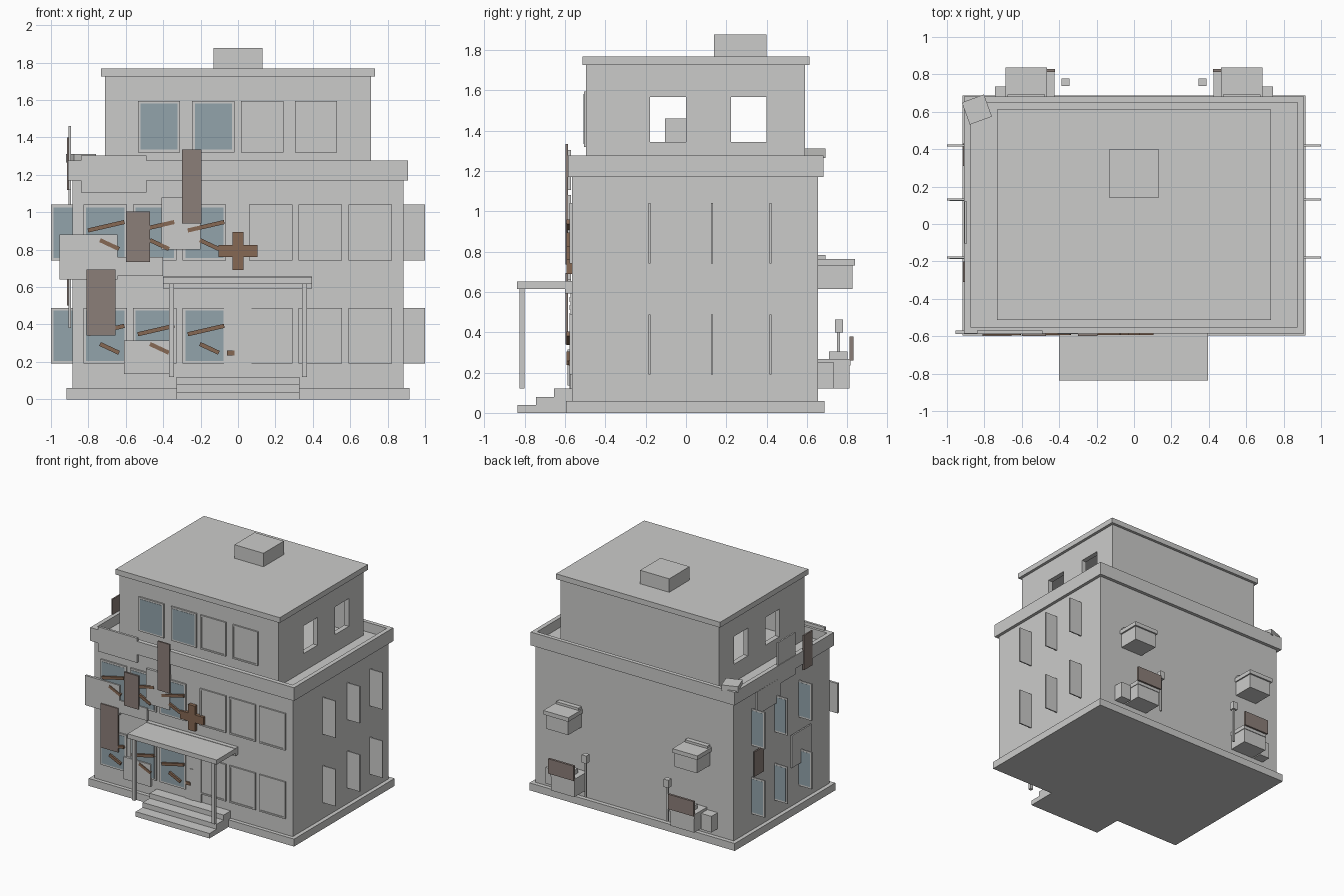
import bpy
from math import radians
from mathutils import Vector

cube = bpy.data.objects.get("Cube")
if cube:
    bpy.data.objects.remove(cube, do_unlink=True)


def material(name, rgb):
    m = bpy.data.materials.new(name)
    m.use_nodes = True
    m.diffuse_color = (*rgb, 1)
    m.node_tree.nodes["Principled BSDF"].inputs["Base Color"].default_value = (*rgb, 1)
    return m


GREY = material("concrete grey", (0.6, 0.6, 0.59))
GLASS = material("dull blue glass", (0.29, 0.37, 0.41))
WOOD = material("plank brown", (0.24, 0.14, 0.087))
RUST = material("rusty sheet", (0.26, 0.21, 0.19))


def box(name, x, y, z, mat=GREY, turn=(0, 0, 0)):
    """Box from (min, max) ranges, turned about its centre in degrees."""
    bpy.ops.mesh.primitive_cube_add(size=1)
    ob = bpy.context.object
    ob.name = name
    size = Vector((x[1] - x[0], y[1] - y[0], z[1] - z[0]))
    for v in ob.data.vertices:
        v.co = v.co * size
    ob.location = (sum(x) / 2, sum(y) / 2, sum(z) / 2)
    ob.rotation_euler = [radians(a) for a in turn]
    ob.data.materials.append(mat)
    return ob


def cut(ob, x, y, z):
    """Subtract a box and discard the cutter."""
    cutter = box("cutter", x, y, z)
    cutter.hide_render = True
    mod = ob.modifiers.new("cut", "BOOLEAN")
    mod.object = cutter
    mod.operation = "DIFFERENCE"
    mod.solver = "EXACT"
    bpy.context.view_layer.objects.active = ob
    bpy.ops.object.modifier_apply(modifier=mod.name)
    bpy.data.objects.remove(cutter, do_unlink=True)


def around(centre, half):
    return (centre - half, centre + half)


# main masses
box("plinth", (-0.917, 0.917), (-0.595, 0.688), (0, 0.06))
box("main_body", (-0.885, 0.885), (-0.565, 0.655), (0.06, 1.2))
parapet = box("parapet", (-0.91, 0.91), (-0.586, 0.682), (1.17, 1.277))
cut(parapet, (-0.875, 0.875), (-0.55, 0.65), (1.1, 1.4))

# hollow top storey with openings through both sides
upper = box("upper_storey", (-0.71, 0.71), (-0.495, 0.59), (1.19, 1.73))
cut(upper, (-0.67, 0.67), (-0.455, 0.55), (1.22, 1.71))
for y in ((-0.178, 0), (0.223, 0.4)):
    cut(upper, (-0.8, 0.8), y, (1.343, 1.567))
box("roof_slab", (-0.733, 0.733), (-0.514, 0.612), (1.725, 1.768))
box("roof_hatch", (-0.13, 0.13), (0.14, 0.4), (1.768, 1.877))


# windows: a frame plate with a pane just proud of both faces
def front_window(name, x, z, wall, glazed):
    ys = (wall - 0.012, wall + 0.005)
    if glazed:
        box(name + "_frame", x, ys, z)
        box(name + "_pane", (x[0] + 0.014, x[1] - 0.014), (ys[0] - 0.002, ys[1]),
            (z[0] + 0.014, z[1] - 0.014), GLASS)
    else:
        frame = box(name + "_frame", x, ys, z)
        cut(frame, (x[0] + 0.012, x[1] - 0.012), (ys[0] - 0.1, ys[0] + 0.006),
            (z[0] + 0.012, z[1] - 0.012))


STOREYS = ((0.19, 0.488), (0.742, 1.04))
for z in STOREYS:
    for c in (-0.71, -0.445, -0.18, 0.176, 0.44, 0.707):
        front_window("front_window", around(c, 0.116), z, -0.565, c < 0)
for c in (-0.422, -0.132, 0.13, 0.417):
    front_window("upper_window", around(c, 0.113), (1.32, 1.595), -0.495, c < 0)

# window panels standing out from both side walls
for z in STOREYS:
    for y in (-0.18, 0.13, 0.42):
        for s in (-1, 1):
            xs = sorted((s * 0.86, s * 1.0))
            box("side_panel", xs, around(y, 0.005), z)
            if s < 0:
                box("side_pane", (-0.986, -0.86), around(y, 0.006),
                    (z[0] + 0.014, z[1] - 0.014), GLASS)

# entrance: steps, canopy, posts, door
for i in range(3):
    box("step", (-0.33, 0.33), (-0.835 + 0.09 * i, -0.56), (0.04 * i, 0.04 * i + 0.04))
box("canopy", (-0.4, 0.396), (-0.838, -0.56), (0.615, 0.652))
box("canopy_ledge", (-0.4, 0.396), (-0.6, -0.56), (0.592, 0.655))
for s in (-1, 1):
    box("canopy_post", around(s * 0.356, 0.013), (-0.826, -0.8), (0.12, 0.62))
box("door", (-0.075, 0.072), (-0.572, -0.56), (0.12, 0.595))
for z in (0.47, 0.51, 0.55):
    box("door_slat", (-0.07, 0.068), (-0.577, -0.57), (z, z + 0.025))
box("door_stile", (-0.03, 0), (-0.577, -0.57), (0.12, 0.37))
box("door_latch", (-0.06, -0.02), (-0.582, -0.57), (0.235, 0.26), WOOD)

# planks nailed over the left windows
for i in range(3):
    for z in (0.37, 0.925):
        x = -0.705 + 0.267 * i
        box("long_plank", around(x, 0.1), (-0.594, -0.577), around(z, 0.011),
            WOOD, (0, -13, 0))
        box("short_plank", around(x + 0.018, 0.056), (-0.594, -0.577),
            around(z - 0.098, 0.011), WOOD, (0, 25, 0))

# wooden cross
box("cross_upright", around(0, 0.03), (-0.594, -0.56), (0.69, 0.895), WOOD)
box("cross_arm", around(0, 0.105), (-0.593, -0.56), (0.76, 0.825), WOOD)

# patch sheets on the front wall
for x, z in (((-0.84, -0.49), (1.105, 1.303)), ((-0.955, -0.645), (0.64, 0.88)),
             ((-0.41, -0.2), (0.8, 1.08)), ((-0.61, -0.37), (0.135, 0.315)),
             ((-0.645, -0.4), (0.66, 0.76))):
    box("patch_sheet", x, (-0.589, -0.57), z)
for x, z in (((-0.3, -0.195), (0.94, 1.335)), ((-0.6, -0.47), (0.735, 1.005)),
             ((-0.81, -0.655), (0.34, 0.695))):
    box("rusty_front_sheet", x, (-0.598, -0.585), z, RUST)

# sheets on the right side wall
for y, z, mat in (((-0.105, 0.12), (1.12, 1.46), GREY), ((0.08, 0.38), (0.98, 1.165), GREY),
                  ((-0.31, -0.06), (0.38, 0.64), GREY), ((-0.31, -0.2), (1.12, 1.4), RUST),
                  ((0.31, 0.43), (0.5, 0.7), RUST)):
    wall_x = -0.915 if mat is RUST else -0.905
    box("side_sheet", (wall_x, wall_x + 0.012), y, z, mat)

# loose block on the parapet corner
box("loose_block", around(-0.84, 0.063), around(0.612, 0.063), (1.265, 1.312),
    turn=(0, 0, 20))


# mirrored fittings on the back wall
def back(name, x, y, z, mat=GREY):
    for s in (-1, 1):
        box(name, sorted((s * x[0], s * x[1])), y, z, mat)


back("upper_unit", (0.475, 0.675), (0.65, 0.825), (0.615, 0.735))
back("upper_unit_lid", (0.465, 0.688), (0.65, 0.838), (0.73, 0.763))
back("upper_unit_lip", (0.475, 0.675), (0.65, 0.692), (0.76, 0.782))
back("lower_unit", (0.43, 0.64), (0.65, 0.81), (0.12, 0.24))
back("lower_unit_rim", (0.425, 0.645), (0.65, 0.815), (0.235, 0.268))
back("lower_unit_block", (0.47, 0.6), (0.71, 0.8), (0.265, 0.305))
back("side_crate", (0.65, 0.742), (0.65, 0.735), (0.12, 0.25))
back("rusty_sign", (0.422, 0.65), (0.812, 0.83), (0.26, 0.38), RUST)
back("lamp_post", (0.358, 0.373), (0.75, 0.765), (0.12, 0.41))
back("lamp_head", (0.345, 0.387), (0.738, 0.779), (0.4, 0.463))
